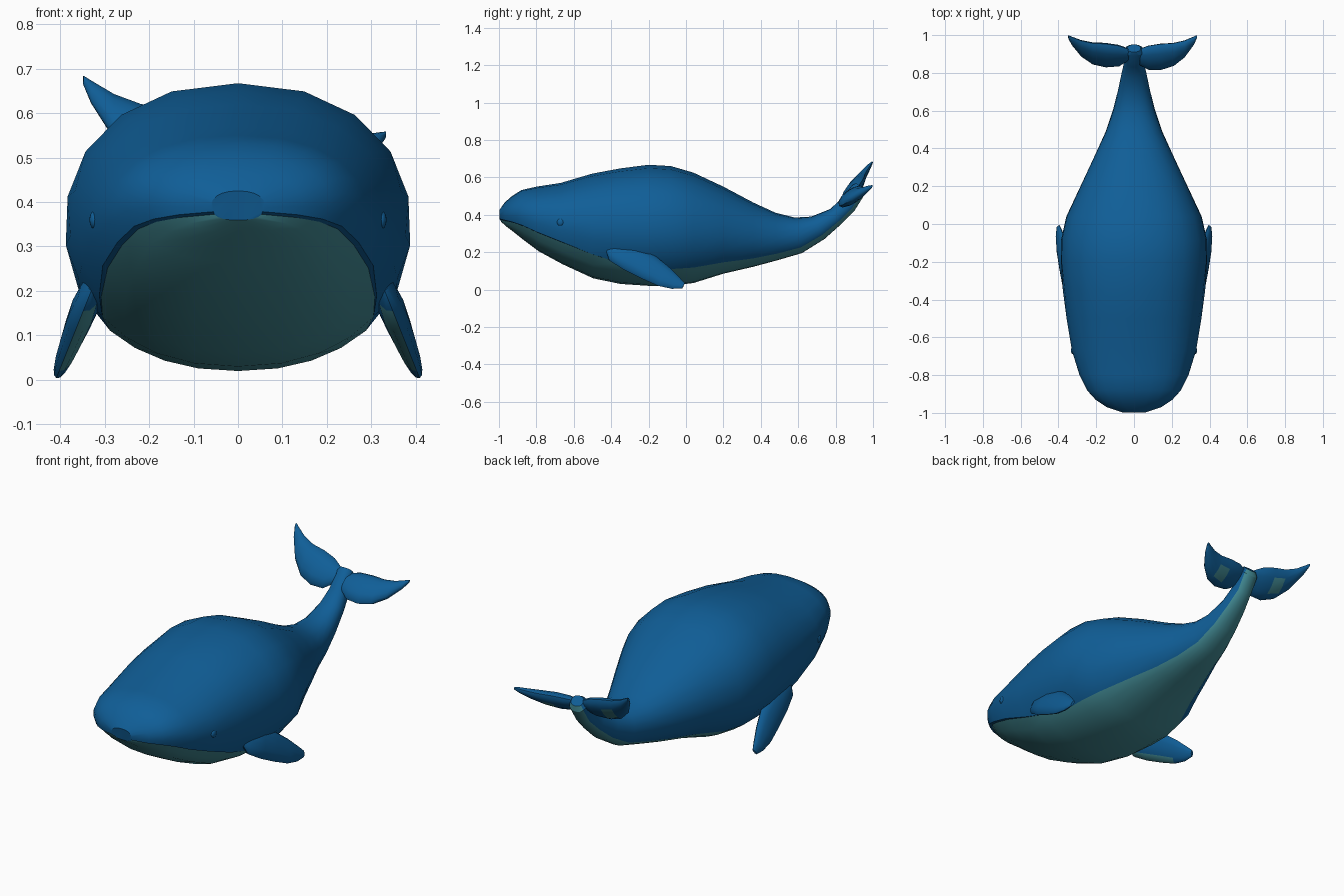
import bpy, bmesh, math
from mathutils import Vector

if "Cube" in bpy.data.objects:
    bpy.data.objects.remove(bpy.data.objects["Cube"])


def material(name, rgb):
    m = bpy.data.materials.new(name)
    m.diffuse_color = (*rgb, 1)
    m.use_nodes = True
    m.node_tree.nodes["Principled BSDF"].inputs["Base Color"].default_value = m.diffuse_color
    return m


BLUE = material("ocean blue", (0.005, 0.112, 0.31))
TEAL = material("belly teal", (0.053, 0.25, 0.29))


def loft(name, rings, closed, is_teal, angle=25):
    """Skin a list of rings; is_teal(station, segment) picks the colour."""
    bm = bmesh.new()
    vs = [[bm.verts.new(p) for p in r] for r in rings]
    n = len(rings[0])
    for i in range(len(vs) - 1):
        for k in range(n if closed else n - 1):
            j = (k + 1) % n
            f = bm.faces.new((vs[i][k], vs[i][j], vs[i + 1][j], vs[i + 1][k]))
            f.material_index = int(is_teal(i, k))
    bm.faces.new(vs[0])
    bm.faces.new(vs[-1])
    bmesh.ops.remove_doubles(bm, verts=bm.verts, dist=1e-4)
    bmesh.ops.recalc_face_normals(bm, faces=bm.faces)
    me = bpy.data.meshes.new(name)
    bm.to_mesh(me)
    bm.free()
    ob = bpy.data.objects.new(name, me)
    bpy.context.collection.objects.link(ob)
    me.materials.append(BLUE)
    me.materials.append(TEAL)
    smooth(ob, angle)
    return ob


def smooth(ob, angle):
    bpy.ops.object.select_all(action='DESELECT')
    ob.select_set(True)
    bpy.context.view_layer.objects.active = ob
    bpy.ops.object.shade_smooth_by_angle(angle=math.radians(angle))


def add_mirror(ob):
    m = ob.modifiers.new("mirror", 'MIRROR')
    m.use_axis = (True, False, False)
    m.merge_threshold = 0.0005


# Body sections: back (y, z), belly (y, z), half width, belly colour height share
BODY = [
    (-.998, .425, -.998, .360, .06, .28), (-.97, .465, -.97, .335, .145, .28),
    (-.93, .50, -.93, .305, .205, .29), (-.88, .532, -.88, .265, .25, .30),
    (-.80, .55, -.80, .205, .29, .30), (-.67, .57, -.67, .135, .33, .28),
    (-.50, .62, -.50, .060, .357, .23), (-.35, .648, -.35, .030, .377, .18),
    (-.20, .667, -.20, .020, .389, .14), (-.08, .66, -.08, .020, .387, .14),
    (.04, .625, .04, .035, .36, .14), (.20, .55, .20, .085, .285, .13),
    (.36, .465, .36, .122, .21, .13), (.48, .41, .49, .157, .152, .14),
    (.58, .385, .62, .195, .112, .16), (.67, .39, .74, .270, .085, .18),
    (.77, .43, .83, .350, .065, .2), (.83, .485, .90, .420, .05, .2),
    (.89, .56, .95, .50, .05, .2), (.91, .57, .95, .53, .035, .2)]


def half_section(yt, zt, yb, zb, w, f):
    lip = max(0, min(1, (-.4 - yt) / .3))      # jaw tucks in under the upper lip
    tf = math.acos(1 - 2 * f)
    steps = [(tf * i / 4, lip) for i in range(5)]
    steps += [(tf + (math.pi - tf) * j / 7, 0) for j in range(8)]
    pts = []
    for a, tuck in steps:
        t = (1 - math.cos(a)) / 2
        x = w * max(0, 1 - abs(2 * t - 1) ** 2.2) ** (1 / 2.2)
        if t < 1e-6 or t > 1 - 1e-6:
            x = 0
        pts.append((x * (1 - .04 * tuck), yb + (yt - yb) * t + .012 * tuck,
                    zb + (zt - zb) * t - .006 * tuck * (a / tf)))
    return pts


body = loft("body", [half_section(*s) for s in BODY], False, lambda i, k: k < 4)
add_mirror(body)


def blade_ring(p, q, normal, thick, n=12):
    """Oval ring from edge q to edge p, swelling along the normal."""
    c, u = (p + q) / 2, (p - q) / 2
    return [c + u * math.cos(a) + normal * thick * math.sin(a)
            for a in (2 * math.pi * k / n for k in range(n))]


# Flippers: upper edge (y, z), lower edge (y, z), half thickness
FLIPPER = [(-.41, .235, -.425, .20, .012), (-.36, .247, -.41, .155, .026),
           (-.26, .23, -.33, .105, .031), (-.17, .185, -.24, .06, .028),
           (-.09, .12, -.15, .02, .022), (-.035, .065, -.075, .004, .015),
           (-.006, .035, -.02, .006, .006)]
inward = Vector((-1, 0, -.4)).normalized()
rings = [blade_ring(Vector((.41 - .4 * zl, yl, zl)), Vector((.41 - .4 * zu, yu, zu)), inward, t)
         for yu, zu, yl, zl, t in FLIPPER]
flipper = loft("flipper", rings, True, lambda i, k: 1 <= i <= 3 and k < 2, 40)
add_mirror(flipper)

# Tail flukes: span, leading y, trailing y, half thickness
FLUKE = [(.03, .87, .925, .022), (.08, .84, .943, .032), (.15, .835, .953, .036),
         (.22, .85, .957, .032), (.28, .89, .97, .024), (.33, .95, .99, .014),
         (.348, .983, .998, .006)]


def fluke(name, side, scale, shift, z0, rise, pitch):
    under = Vector((side * rise, pitch, -1)).normalized()

    def at(d, y):
        return Vector((side * d, y, z0 + rise * (d - .05) + pitch * (y - .9)))
    rings = [blade_ring(at(d * scale, a - shift * (1 - d / .348)), at(d * scale, b), under, t)
             for d, a, b, t in FLUKE]
    loft(name, rings, True, lambda i, k: i == 2 and k in (2, 3), 40)


# the tail is rolled, so one fluke stands higher
fluke("left_fluke", -1, 1, 0, .53, .12, 1.2)
fluke("right_fluke", 1, .955, .03, .52, -.13, .75)

# Eyes
bpy.ops.mesh.primitive_uv_sphere_add(segments=16, ring_count=8, radius=1)
eye = bpy.context.object
eye.name = "eye"
for v in eye.data.vertices:
    v.co = Vector((.322 + v.co.x * .012, -.67 + v.co.y * .02, .36 + v.co.z * .021))
eye.data.materials.append(BLUE)
smooth(eye, 40)
add_mirror(eye)
